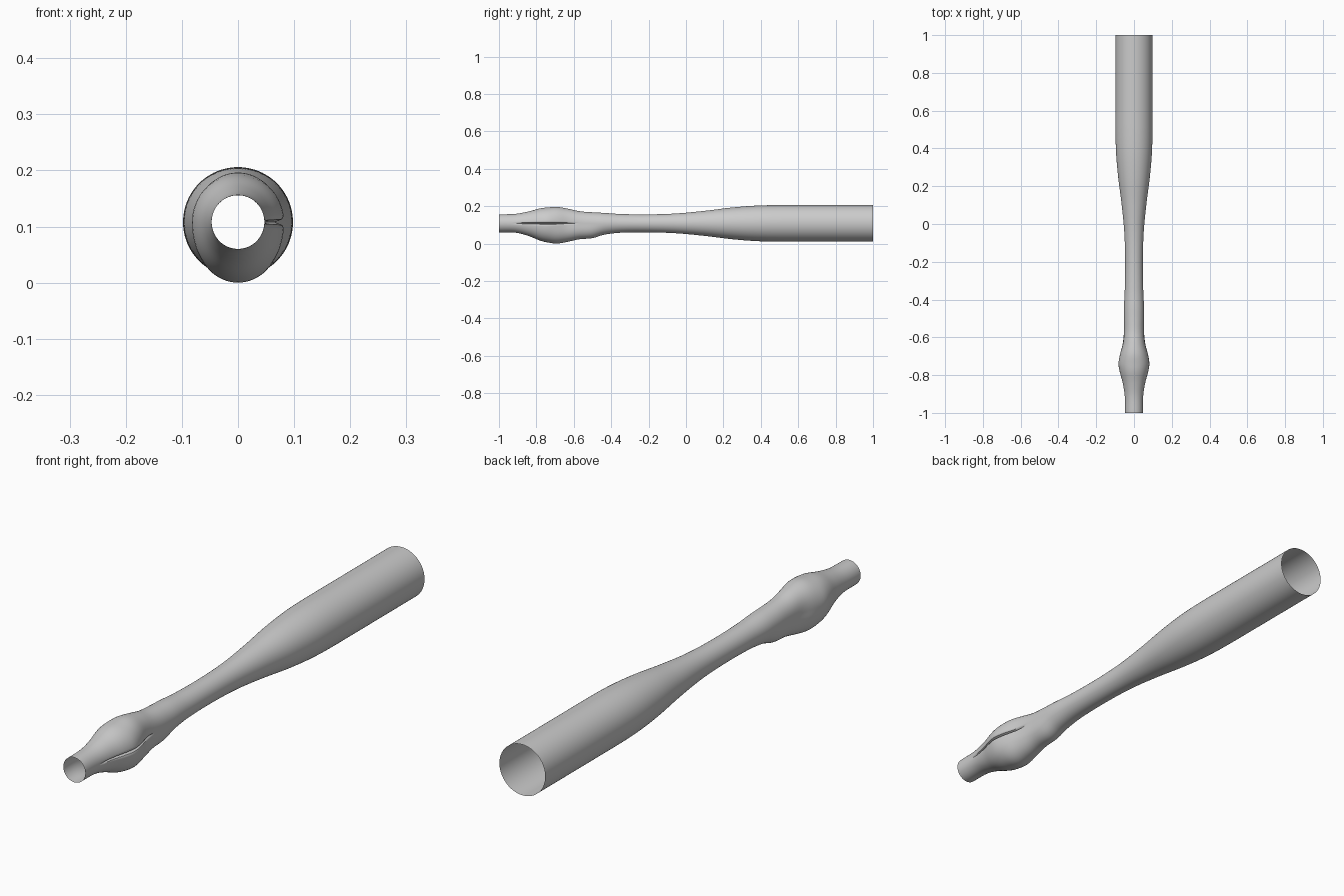
import bpy, bmesh, math

if "Cube" in bpy.data.objects:
    bpy.data.objects.remove(bpy.data.objects["Cube"])

CENTER_Z = 0.112
SIDES, RINGS = 96, 140

# Key sections along y: (y, side, top, bottom) distances from the axis
KEYS = [
    (-1.00, 0.047, 0.048, 0.048),
    (-0.91, 0.049, 0.051, 0.050),
    (-0.84, 0.060, 0.064, 0.068),
    (-0.78, 0.076, 0.080, 0.092),
    (-0.74, 0.082, 0.085, 0.102),
    (-0.69, 0.074, 0.088, 0.108),
    (-0.63, 0.058, 0.078, 0.098),
    (-0.57, 0.053, 0.065, 0.085),
    (-0.50, 0.053, 0.059, 0.079),
    (-0.44, 0.053, 0.056, 0.061),
    (-0.35, 0.049, 0.050, 0.050),
    (-0.20, 0.047, 0.048, 0.048),
    (-0.05, 0.051, 0.053, 0.053),
    (0.10, 0.065, 0.067, 0.067),
    (0.25, 0.084, 0.085, 0.085),
    (0.38, 0.095, 0.095, 0.095),
    (0.52, 0.098, 0.098, 0.098),
    (1.00, 0.098, 0.098, 0.098),
]


def section(y):
    """Smooth (Hermite) interpolation of the key sections."""
    i = 0
    while i < len(KEYS) - 2 and y > KEYS[i + 1][0]:
        i += 1
    a, b = KEYS[i], KEYS[i + 1]
    p, n = KEYS[max(i - 1, 0)], KEYS[min(i + 2, len(KEYS) - 1)]
    h = b[0] - a[0]
    t = (y - a[0]) / h
    out = []
    for c in (1, 2, 3):
        ma = (b[c] - p[c]) / (b[0] - p[0]) * h
        mb = (n[c] - a[c]) / (n[0] - a[0]) * h
        if y > 0.52:
            ma = mb = 0
        out.append((2*t**3 - 3*t*t + 1) * a[c] + (t**3 - 2*t*t + t) * ma
                   + (3*t*t - 2*t**3) * b[c] + (t**3 - t*t) * mb)
    return out


def radius(y, ang):
    side, top, bottom = section(y)
    s2 = math.sin(ang) ** 2
    r = side * (1 - s2) + (top if math.sin(ang) > 0 else bottom) * s2
    # narrow crease down the right side of the bulge
    if -0.92 < y < -0.58:
        d = math.atan2(math.sin(ang), math.cos(ang))
        r -= 0.016 * math.exp(-(d / 0.05) ** 2) * math.sin((y + 0.92) / 0.34 * math.pi)
    return r


# Lofted open tube
bm = bmesh.new()
rings = []
for j in range(RINGS + 1):
    y = -1 + 2 * j / RINGS
    ring = []
    for k in range(SIDES):
        a = 2 * math.pi * k / SIDES
        r = radius(y, a)
        ring.append(bm.verts.new((r * math.cos(a), y, CENTER_Z + r * math.sin(a))))
    rings.append(ring)
for lo, hi in zip(rings, rings[1:]):
    for k in range(SIDES):
        n = (k + 1) % SIDES
        bm.faces.new((lo[k], hi[k], hi[n], lo[n]))
bmesh.ops.recalc_face_normals(bm, faces=bm.faces[:])
mesh = bpy.data.meshes.new("tube_shell")
bm.to_mesh(mesh)
bm.free()
tube = bpy.data.objects.new("tube_shell", mesh)
bpy.context.collection.objects.link(tube)
low = min(v.co.z for v in mesh.vertices)
for v in mesh.vertices:
    v.co.z -= low
bpy.context.view_layer.objects.active = tube
tube.select_set(True)
bpy.ops.object.shade_smooth_by_angle(angle=math.radians(40))
